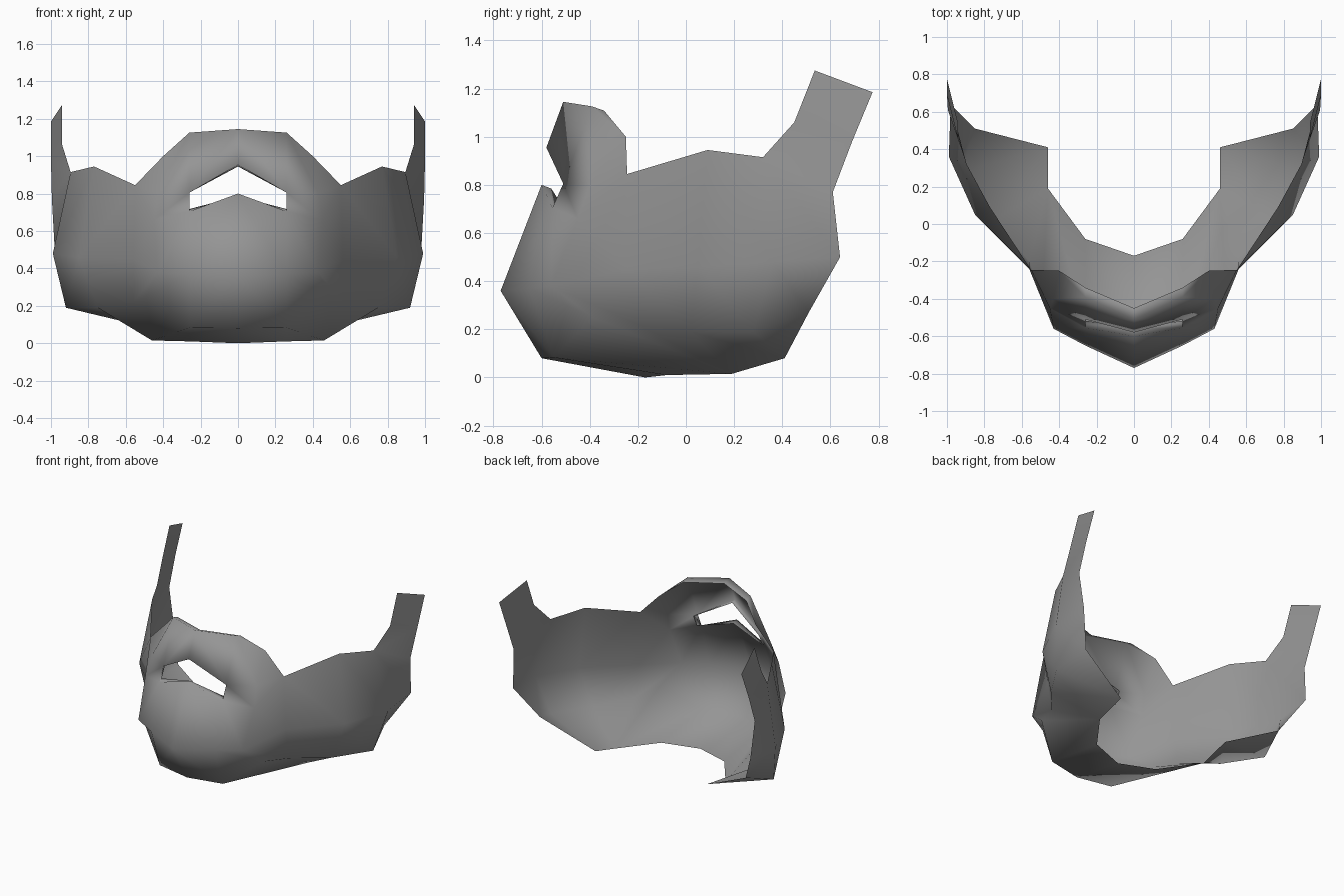
import bpy, bmesh
from mathutils import Vector

if "Cube" in bpy.data.objects:
    bpy.data.objects.remove(bpy.data.objects["Cube"])

bm = bmesh.new()


def vert(*co):
    return bm.verts.new(co)


def column(*points):
    return [vert(*p) for p in points]


def loft(*cols):
    """Skin neighbouring columns; repeated vertices collapse to triangles."""
    for a, b in zip(cols, cols[1:]):
        for i in range(len(a) - 1):
            ring = list(dict.fromkeys((a[i], a[i + 1], b[i + 1], b[i])))
            if len(ring) > 2:
                bm.faces.new(ring)


# upper lip: rim, front and inner turn (centre, then mouth corner)
lip_a = column((0, -.45, 1.125), (0, -.51, 1.145), (0, -.58, .955), (0, -.545, .945))
lip_b = column((.26, -.34, 1.108), (.26, -.39, 1.126), (.26, -.51, .805), (.27, -.475, .8))
loft(lip_a, lip_b)

# chin: inner lip, lip, bulge, base, inner edge of the floor
chin_a = column((0, -.56, .785), (0, -.6, .8), (0, -.77, .36), (0, -.6, .08), (0, -.17, 0))
chin_b = column((.27, -.515, .715), (.26, -.555, .705), (.26, -.65, .37), (.26, -.55, .083), (.26, -.08, .01))
loft(chin_a, chin_b)
loft([lip_b[2], lip_b[3]], [chin_b[1], chin_b[0]])

# mouth side, down to the floor
side = column((.4, -.25, 1.0), (.43, -.4, .8), (.45, -.45, .66), (.43, -.56, .38), (.49, -.39, .25), (.46, .19, .015))
floor_mid = side[5]
loft(lip_b[:3] + [chin_b[1]], [side[0], side[0], side[1], side[2]])
loft(chin_b[1:], side[2:])

# cheek and jaw wall
cheek = column((.55, -.245, .845), (.56, -.24, .45), (.56, -.2, .22))
top, mid, low = cheek
loft(side, [top, top, top, mid, low, floor_mid])
wall = column((.77, .09, .945), (.85, .05, .46), (.75, .02, .19))
loft(cheek + [floor_mid], wall + [floor_mid])
floor_back = vert(.46, .41, .08)
rear = column((.895, .32, .915), (.99, .36, .48), (.92, .28, .19))
loft(wall + [floor_mid], rear + [floor_back])
back = column((.995, .61, .77), (.98, .64, .5), (.85, .51, .27))
loft(rear + [floor_back], back + [floor_back])

# upright arm at the back
loft([rear[0], back[0]],
     column((.94, .45, 1.06), (1, .69, .98)),
     column((.94, .535, 1.275), (1, .775, 1.185)))

# mirror into the other half and weld at the centre
bmesh.ops.mirror(bm, geom=bm.verts[:] + bm.edges[:] + bm.faces[:], axis='X', merge_dist=.001)
bmesh.ops.remove_doubles(bm, verts=bm.verts[:], dist=.001)
bmesh.ops.recalc_face_normals(bm, faces=bm.faces[:])
bm.faces.ensure_lookup_table()
# make the front of the chin face outward
front = min(bm.faces, key=lambda f: f.calc_center_median().y)
if front.normal.y > 0:
    bmesh.ops.reverse_faces(bm, faces=bm.faces[:])

mesh = bpy.data.meshes.new("jaw_mask")
bm.to_mesh(mesh)
bm.free()
jaw = bpy.data.objects.new("jaw_mask", mesh)
bpy.context.collection.objects.link(jaw)

grey = bpy.data.materials.new("mid grey")
grey.diffuse_color = (.3, .3, .3, 1)
grey.use_nodes = True
grey.node_tree.nodes["Principled BSDF"].inputs["Base Color"].default_value = grey.diffuse_color
mesh.materials.append(grey)

bpy.context.view_layer.objects.active = jaw
jaw.select_set(True)
bpy.ops.object.shade_smooth()
